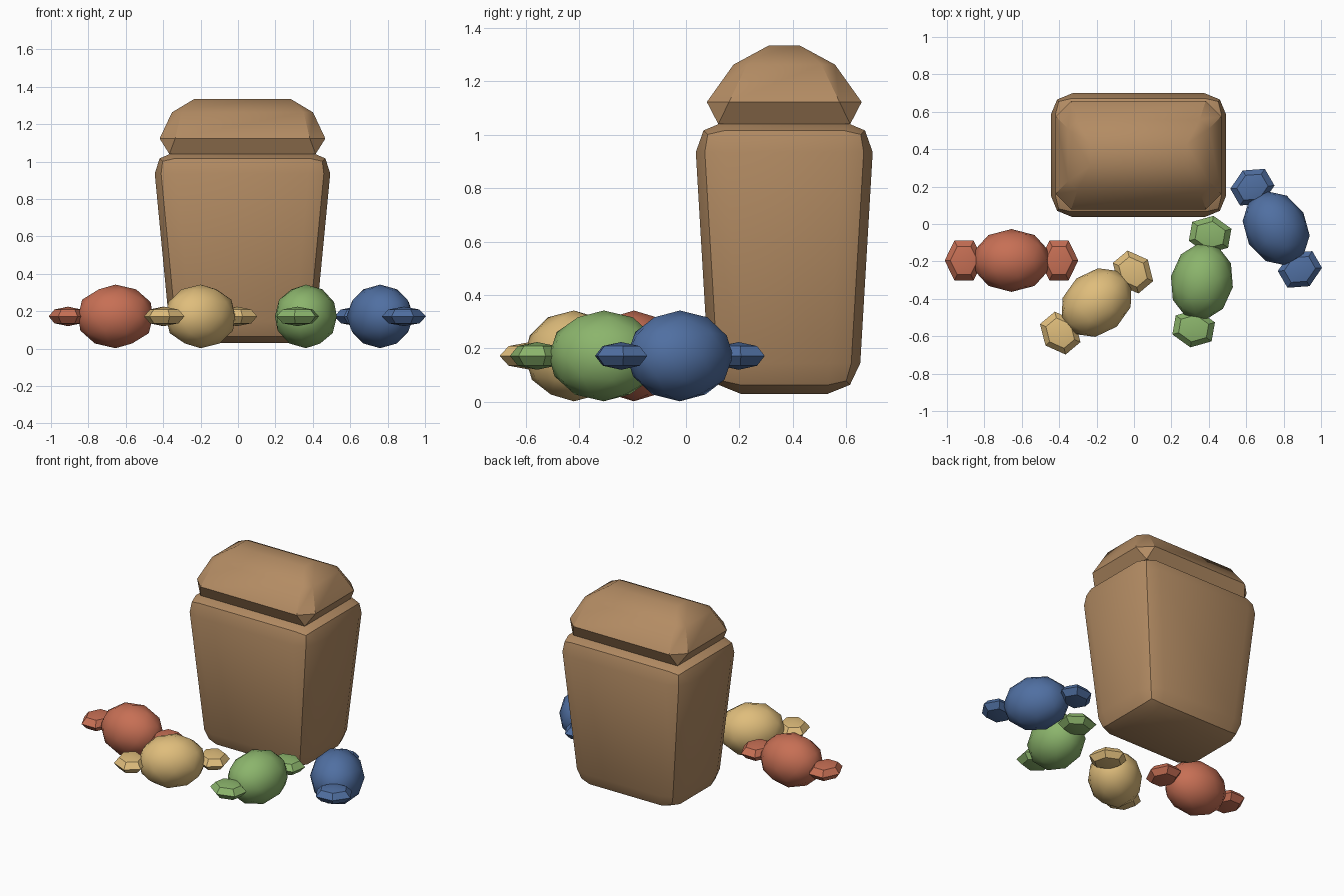
import bpy, bmesh
from math import radians
from mathutils import Matrix

if "Cube" in bpy.data.objects:
    bpy.data.objects.remove(bpy.data.objects["Cube"])


def material(name, rgb):
    m = bpy.data.materials.new(name)
    m.diffuse_color = (*rgb, 1)
    m.use_nodes = True
    m.node_tree.nodes["Principled BSDF"].inputs["Base Color"].default_value = m.diffuse_color
    return m


def finish(name, bm, mat):
    bmesh.ops.recalc_face_normals(bm, faces=bm.faces)
    me = bpy.data.meshes.new(name)
    bm.to_mesh(me)
    bm.free()
    ob = bpy.data.objects.new(name, me)
    bpy.context.collection.objects.link(ob)
    me.materials.append(mat)
    bpy.ops.object.select_all(action='DESELECT')
    ob.select_set(True)
    bpy.context.view_layer.objects.active = ob
    bpy.ops.object.shade_smooth_by_angle(angle=radians(36))
    return ob


def loft(center, rings):
    """Stack rectangular rings (half x, half y, z, corner chamfer)."""
    bm = bmesh.new()
    loops = []
    for hx, hy, z, c in rings:
        pts = [(hx, hy - c), (hx - c, hy), (c - hx, hy), (-hx, hy - c),
               (-hx, c - hy), (c - hx, -hy), (hx - c, -hy), (hx, c - hy)]
        loops.append([bm.verts.new((center[0] + x, center[1] + y, z)) for x, y in pts])
    for a, b in zip(loops, loops[1:]):
        for i in range(8):
            j = (i + 1) % 8
            bm.faces.new((a[i], a[j], b[j], b[i]))
    bm.faces.new(loops[0])
    bm.faces.new(loops[-1])
    bmesh.ops.remove_doubles(bm, verts=bm.verts, dist=1e-5)
    bmesh.ops.recalc_face_normals(bm, faces=bm.faces)
    return bm


brown = material("jar_brown", (0.45, 0.26, 0.125))
CENTER = (0.024, 0.368)

# Jar body: tapered box with a two-step rounded edge
bm = bmesh.new()
bmesh.ops.create_cube(bm, size=2)
for v in bm.verts:
    top = v.co.z > 0
    hx, hy, z = (0.48, 0.338, 1.05) if top else (0.382, 0.278, 0.03)
    v.co = (CENTER[0] + v.co.x * hx, CENTER[1] + v.co.y * hy, z)
bmesh.ops.bevel(bm, geom=bm.edges[:], offset=0.115, segments=2, profile=0.5,
                affect='EDGES')
finish("jar_body", bm, brown)

# Lid: undercut foot, chamfered rim and stepped dome
finish("jar_lid", loft(CENTER, [(0.391, 0.247, 1.04, 0), (0.443, 0.29, 1.123, 0.083),
                                (0.377, 0.19, 1.263, 0.05), (0.257, 0.057, 1.335, 0)]), brown)


# Wrapped candies: oval sweet with a flat six-sided twist at each end
def candy(name, rgb, x, y, degrees):
    mat = material(name + "_wrapper", rgb)
    turn = Matrix.Translation((x, y, 0.172)) @ Matrix.Rotation(radians(degrees), 4, 'Z')
    bm = bmesh.new()
    bmesh.ops.create_icosphere(bm, subdivisions=2, radius=1,
                               matrix=turn @ Matrix.Diagonal((0.21, 0.168, 0.17, 1)))
    finish(name + "_sweet", bm, mat)
    for side, along in (("left", -0.254), ("right", 0.254)):
        bm = bmesh.new()
        bmesh.ops.create_uvsphere(bm, u_segments=6, v_segments=4, radius=1, matrix=turn
                                  @ Matrix.Translation((along, 0, 0))
                                  @ Matrix.Diagonal((0.103, 0.123, 0.052, 1))
                                  @ Matrix.Rotation(radians(30), 4, 'Z'))
        finish(name + "_" + side + "_twist", bm, mat)


candy("red_candy", (0.57, 0.16, 0.09), -0.655, -0.195, 0)
candy("yellow_candy", (0.74, 0.51, 0.20), -0.20, -0.42, 40)
candy("green_candy", (0.26, 0.46, 0.15), 0.363, -0.308, 80)
candy("blue_candy", (0.08, 0.16, 0.36), 0.76, -0.023, -60)
